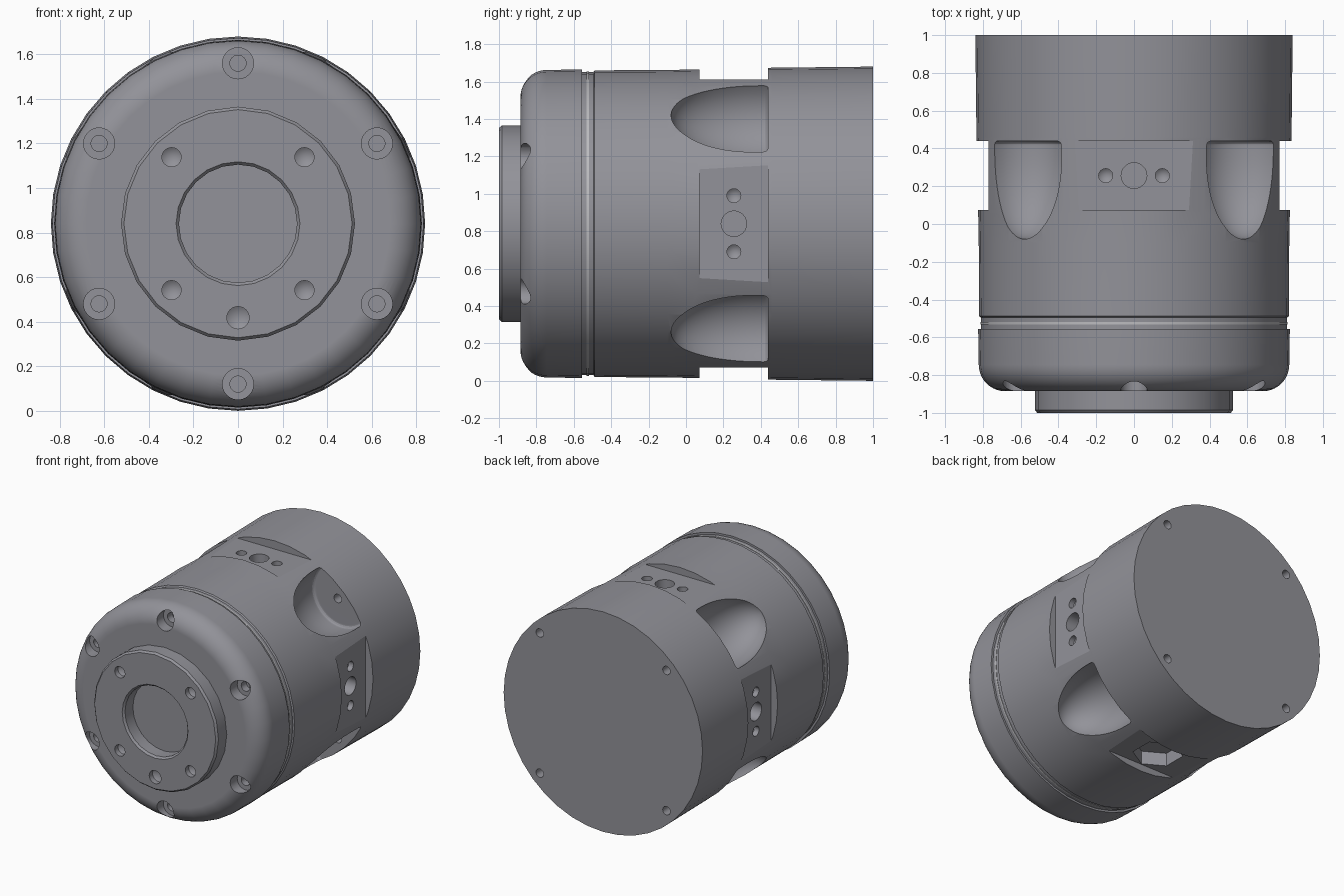
import bpy
import bmesh
from math import cos, sin, pi, radians
from mathutils import Vector, Matrix

cube = bpy.data.objects.get("Cube")
if cube:
    bpy.data.objects.remove(cube, do_unlink=True)

CENTRE = Vector((0, 0, 0.84))
BACK = (0, 1, 0)


def material(name, colour):
    mat = bpy.data.materials.new(name)
    mat.use_nodes = True
    mat.diffuse_color = colour
    mat.node_tree.nodes["Principled BSDF"].inputs["Base Color"].default_value = colour
    return mat


def lathe(name, profile, sides):
    """Revolve (radius, y) points around the y axis into a closed solid."""
    bm = bmesh.new()
    verts = [bm.verts.new((r, y, 0)) for r, y in profile]
    edges = [bm.edges.new(pair) for pair in zip(verts, verts[1:])]
    bmesh.ops.spin(bm, geom=verts + edges, cent=(0, 0, 0), axis=BACK,
                   angle=2 * pi, steps=sides)
    bmesh.ops.remove_doubles(bm, verts=bm.verts, dist=1e-5)
    # Merge each fan of cap triangles into one flat face
    poles = [v for v in bm.verts if Vector((v.co.x, v.co.z)).length < 1e-5
             and all(abs(e.other_vert(v).co.y - v.co.y) < 1e-5 for e in v.link_edges)]
    bmesh.ops.dissolve_verts(bm, verts=poles)
    bmesh.ops.recalc_face_normals(bm, faces=bm.faces)
    mesh = bpy.data.meshes.new(name)
    bm.to_mesh(mesh)
    bm.free()
    obj = bpy.data.objects.new(name, mesh)
    bpy.context.collection.objects.link(obj)
    return obj


def arc(cx, cy, rx, ry, start, end, steps):
    """Points on an elliptical arc, angles in degrees."""
    angles = [radians(start + (end - start) * i / steps) for i in range(steps + 1)]
    return [(cx + rx * cos(a), cy + ry * sin(a)) for a in angles]


def activate(obj):
    bpy.ops.object.select_all(action='DESELECT')
    obj.select_set(True)
    bpy.context.view_layer.objects.active = obj


def cut(target, cutter):
    """Subtract the cutter, then discard it."""
    bpy.context.view_layer.update()
    mod = target.modifiers.new("cut", 'BOOLEAN')
    mod.operation = 'DIFFERENCE'
    mod.solver = 'EXACT'
    mod.object = cutter
    activate(target)
    bpy.ops.object.modifier_apply(modifier=mod.name)
    bpy.data.objects.remove(cutter, do_unlink=True)


def drill(target, point, direction, radius, depth, tip=0.0, sides=24, roll=0):
    """Drill a hole at a surface point, with an optional conical tip."""
    tool = lathe("drill", [(0, -0.05), (radius, -0.05), (radius, depth),
                           (0, depth + tip)], sides)
    turn = Vector(BACK).rotation_difference(Vector(direction)).to_matrix().to_4x4()
    tool.matrix_world = (Matrix.Translation(point) @ turn
                         @ Matrix.Rotation(radians(roll), 4, 'Y'))
    cut(target, tool)


def ring(radius, angle, y):
    a = radians(angle)
    return CENTRE + Vector((radius * cos(a), y, radius * sin(a)))


# Main solids
housing = lathe("housing", [(0, -0.56), (0.81, -0.56), (0.81, -0.495), (0.82, -0.488),
                            (0.822, -0.1), (0.825, 0.06), (0.834, 0.46),
                            (0.84, 1), (0, 1)], 40)
cover = lathe("front_cover", [(0, -0.885)] + arc(0.682, -0.745, 0.14, 0.14, -90, 0, 10)
              + [(0.825, -0.555), (0, -0.555)], 40)
boss = lathe("front_boss", [(0, -0.86), (0.525, -0.86), (0.525, -0.985), (0.512, -1),
                            (0.278, -1), (0.265, -0.985), (0.265, -0.89),
                            (0, -0.89)], 24)
seal = lathe("seal_ring", [(0.8, -0.531), (0.813, -0.531), (0.813, -0.519),
                           (0.8, -0.519), (0.8, -0.531)], 40)
parts = (housing, cover, boss, seal)
for part in parts:
    part.location = CENTRE
bpy.context.view_layer.update()

# Four flats around the housing, the lower one with a hexagonal socket
for angle in (0, 90, 180, 270):
    bpy.ops.mesh.primitive_cube_add(size=1, location=ring(0.92, angle, 0.256),
                                    rotation=(0, -radians(angle), 0))
    block = bpy.context.object
    block.scale = (0.3, 0.365, 0.9)
    cut(housing, block)
    outward = ring(1, angle, 0) - CENTRE
    spot = ring(0.77, angle, 0.256)
    if angle == 270:
        drill(housing, spot, -outward, 0.175, 0.1, sides=6, roll=30)
        continue
    drill(housing, spot, -outward, 0.068, 0.12)
    side = outward.cross(Vector(BACK)) * 0.15
    for sign in (-1, 1):
        drill(housing, spot + side * sign, -outward, 0.037, 0.04, tip=0.03)

# Scooped pockets with a screw hole through to the back
for angle in (45, 135, 225, 315):
    scoop = lathe("scoop", arc(0, 0.36, 0.252, 0.44, -90, 0, 16)
                  + arc(0.227, 0.414, 0.025, 0.025, 0, 90, 4) + [(0, 0.439)], 40)
    scoop.location = ring(0.82, angle, 0)
    cut(housing, scoop)
    drill(housing, ring(0.757, angle, 0.44), BACK, 0.032, 0.62, roll=4)

# Counterbored screw holes around the cover
for angle in range(30, 390, 60):
    drill(cover, ring(0.72, angle, -0.885), BACK, 0.07, 0.085)
    drill(cover, ring(0.72, angle, -0.8), BACK, 0.036, 0.06)

# Pin holes in the boss face
for angle in (45, 135, 225, 315):
    drill(boss, ring(0.422, angle, -1), BACK, 0.043, 0.04, tip=0.03)
drill(boss, ring(0.422, 270, -1), BACK, 0.05, 0.04, tip=0.03)

# Dark metal with a paler seal, smooth shading with even highlights
metal = material("dark_metal", (0.29, 0.29, 0.32, 1))
pale = material("pale_seal", (0.5, 0.5, 0.52, 1))
for part in parts:
    part.data.materials.clear()
    part.data.materials.append(pale if part is seal else metal)
    activate(part)
    bpy.ops.object.shade_smooth_by_angle(angle=radians(18))
    even = part.modifiers.new("even_normals", 'WEIGHTED_NORMAL')
    even.keep_sharp = True
    bpy.ops.object.modifier_apply(modifier=even.name)
